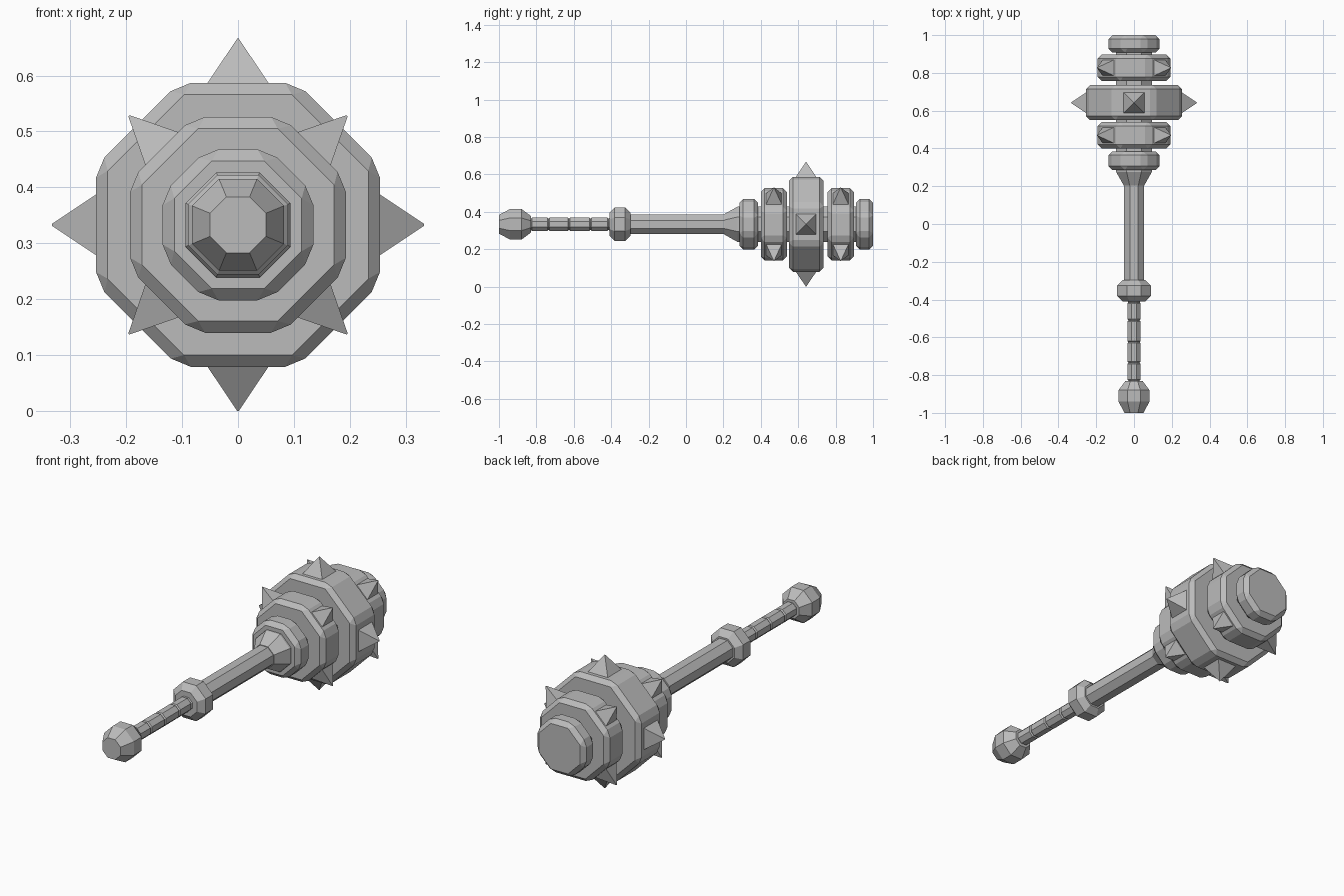
import bpy, bmesh, math
from mathutils import Matrix, Vector

cube = bpy.data.objects.get("Cube")
if cube:
    bpy.data.objects.remove(cube, do_unlink=True)

AXIS_Z = 0.333
SIDES = 8

steel = bpy.data.materials.new("grey_metal")
steel.use_nodes = True
GREY = (0.5, 0.5, 0.5, 1)
steel.diffuse_color = GREY
steel.node_tree.nodes["Principled BSDF"].inputs["Base Color"].default_value = GREY


def add_object(name, bm, bevel=0):
    bmesh.ops.recalc_face_normals(bm, faces=bm.faces[:])
    mesh = bpy.data.meshes.new(name)
    bm.to_mesh(mesh)
    bm.free()
    mesh.materials.append(steel)
    obj = bpy.data.objects.new(name, mesh)
    bpy.context.collection.objects.link(obj)
    if bevel:
        mod = obj.modifiers.new("chamfer", 'BEVEL')
        mod.width = bevel
        mod.segments = 1
        mod.limit_method = 'ANGLE'
        mod.angle_limit = math.radians(30)
    return obj


def turned(name, profile, bevel=0):
    """Octagonal solid along y from (y, flat-side radius) pairs."""
    bm = bmesh.new()
    loops = []
    for y, flat in profile:
        r = flat / math.cos(math.pi / SIDES)
        angles = [(i + 0.5) * math.tau / SIDES for i in range(SIDES)]
        loops.append([bm.verts.new((r * math.sin(a), y, AXIS_Z + r * math.cos(a)))
                      for a in angles])
    for a, b in zip(loops, loops[1:]):
        for i in range(SIDES):
            j = (i + 1) % SIDES
            bm.faces.new((a[i], a[j], b[j], b[i]))
    bm.faces.new(loops[0])
    bm.faces.new(loops[-1])
    return add_object(name, bm, bevel)


def spike(name, y, angle, base, tip, half):
    """Square pyramid pointing outward from the axis."""
    bm = bmesh.new()
    place = (Matrix.Translation(Vector((0, y, AXIS_Z)))
             @ Matrix.Rotation(angle, 4, 'Y')
             @ Matrix.Translation(Vector((0, 0, (base + tip) / 2)))
             @ Matrix.Rotation(math.pi / 4, 4, 'Z'))
    bmesh.ops.create_cone(bm, cap_ends=True, segments=4, radius1=half * math.sqrt(2),
                          radius2=0.002, depth=tip - base, matrix=place)
    add_object(name, bm)


# Handle: pommel, grooved grip, collar, shaft and flare
turned("pommel", [(-1, 0.05), (-0.94, 0.082), (-0.88, 0.082), (-0.83, 0.045)])

grip = [(-0.85, 0.035)]
for y in (-0.83, -0.735, -0.625, -0.51, -0.415):
    grip += [(y - 0.006, 0.035), (y, 0.03), (y + 0.006, 0.035)]
grip.append((-0.4, 0.035))
turned("grip", grip)

turned("collar", [(-0.41, 0.06), (-0.382, 0.089), (-0.325, 0.089), (-0.296, 0.06)])
turned("shaft", [(-0.31, 0.052), (0.22, 0.052)])
turned("flare", [(0.205, 0.055), (0.275, 0.094), (0.3, 0.094)])

# Head: core and stacked rings
turned("head_core", [(0.29, 0.094), (0.95, 0.094)])
rings = {
    "neck_ring": (0.285, 0.385, 0.135),
    "front_ring": (0.4, 0.54, 0.193),
    "middle_ring": (0.55, 0.735, 0.254),
    "back_ring": (0.757, 0.897, 0.193),
    "end_ring": (0.908, 1.0, 0.135),
}
for name, (y0, y1, radius) in rings.items():
    turned(name, [(y0, radius), (y1, radius)], bevel=0.021)

# Spikes: square to the middle ring, diagonal on its neighbours
for i in range(4):
    quarter = i * math.pi / 2
    spike(f"middle_spike_{i}", 0.642, quarter, 0.25, 0.333, 0.057)
    for side in ("front", "back"):
        y0, y1, radius = rings[side + "_ring"]
        spike(f"{side}_spike_{i}", (y0 + y1) / 2, quarter + math.pi / 4,
              radius - 0.003, 0.276, 0.043)
